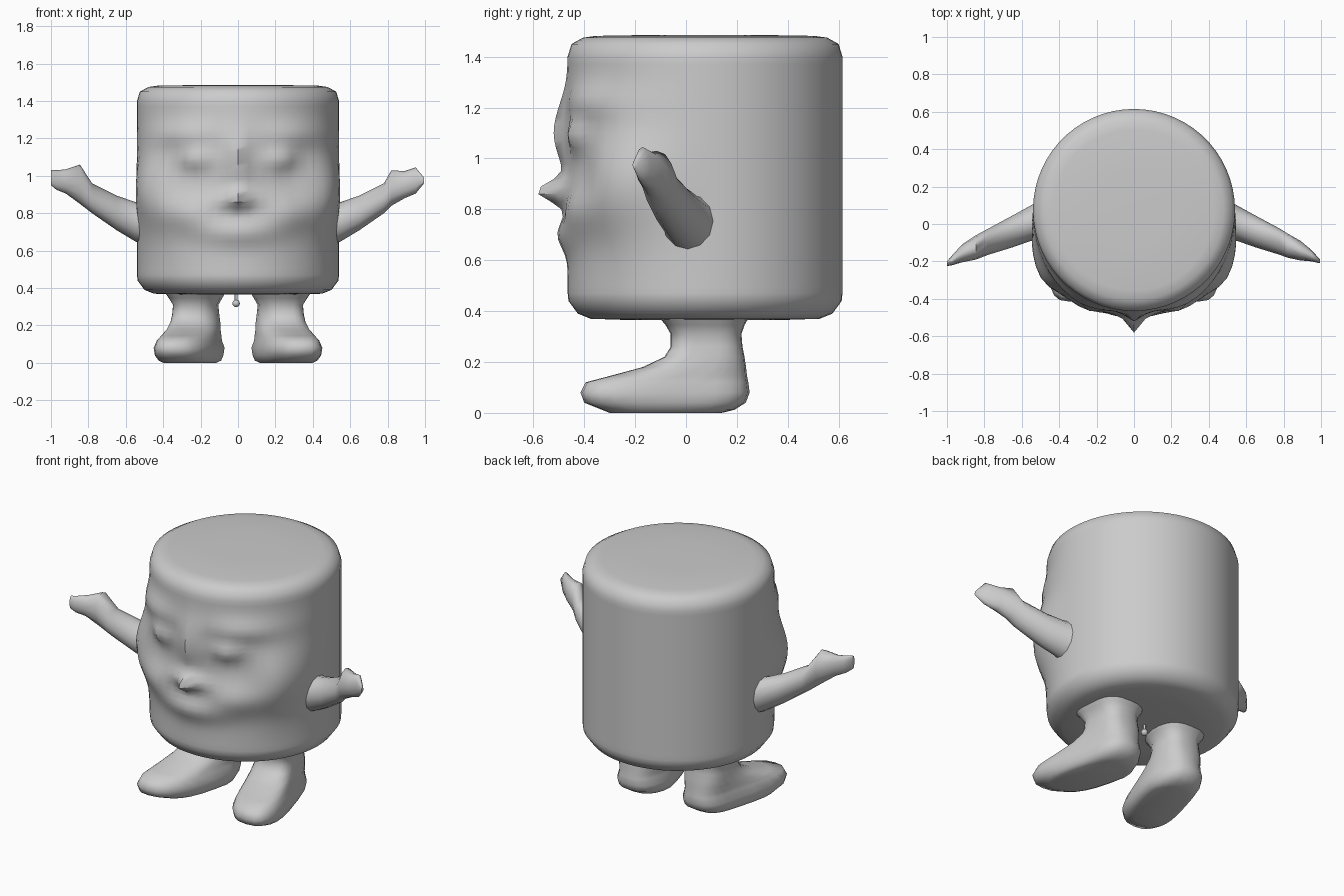
import bpy
from math import sin, cos, pi, exp, radians, copysign
from mathutils import Vector

cube = bpy.data.objects.get("Cube")
if cube:
    bpy.data.objects.remove(cube, do_unlink=True)

GREY = (0.6, 0.6, 0.6, 1)
grey = bpy.data.materials.new("plain grey")
grey.use_nodes = True
grey.diffuse_color = GREY
grey.node_tree.nodes["Principled BSDF"].inputs["Base Color"].default_value = GREY


def finish(obj, name, angle=50):
    obj.name = name
    if not obj.data.materials:
        obj.data.materials.append(grey)
    bpy.ops.object.select_all(action='DESELECT')
    obj.select_set(True)
    bpy.context.view_layer.objects.active = obj
    bpy.ops.object.shade_smooth_by_angle(angle=radians(angle))


def loft(name, rings, angle=50):
    """Skin a list of equal closed rings and cap both ends."""
    n = len(rings[0])
    verts = [p for ring in rings for p in ring]
    faces = [list(range(n))[::-1], list(range(len(verts) - n, len(verts)))]
    for r in range(len(rings) - 1):
        for i in range(n):
            j = (i + 1) % n
            faces.append([r * n + i, r * n + j, r * n + n + j, r * n + n + i])
    mesh = bpy.data.meshes.new(name)
    mesh.from_pydata(verts, [], faces)
    obj = bpy.data.objects.new(name, mesh)
    bpy.context.collection.objects.link(obj)
    # Make the normals face outward
    bpy.context.view_layer.objects.active = obj
    obj.select_set(True)
    bpy.ops.object.mode_set(mode='EDIT')
    bpy.ops.mesh.select_all(action='SELECT')
    bpy.ops.mesh.normals_make_consistent(inside=False)
    bpy.ops.object.mode_set(mode='OBJECT')
    finish(obj, name, angle)
    return obj


# Face relief: x, z, width, height, depth (mirrored where x is not zero)
RELIEF = [
    (0.43, 0.92, 0.10, 0.20, 0.075),   # cheekbone
    (0.25, 0.80, 0.13, 0.10, 0.05),    # lower cheek
    (0.22, 1.09, 0.07, 0.06, 0.05),    # eyelid
    (0.28, 1.22, 0.16, 0.07, 0.035),   # brow
    (0.09, 0.87, 0.04, 0.04, 0.02),    # nostril
    (0.00, 1.10, 0.06, 0.14, 0.055),   # nose bridge
    (0.00, 0.87, 0.05, 0.05, 0.115),   # nose tip
    (0.00, 0.70, 0.18, 0.07, 0.04),    # mouth
]


def relief(x, z):
    total = 0
    for bx, bz, w, h, depth in RELIEF:
        for s in ((1, -1) if bx else (1,)):
            total += depth * exp(-((x - s * bx) / w) ** 2 - ((z - bz) / h) ** 2)
    return total


# Barrel body with rounded rims
SEG, CY = 60, 0.075
levels = [(0.365, 0.3), (0.37, 0.45), (0.39, 0.5), (0.44, 0.537)]
levels += [(0.44 + 0.96 * k / 32, 0.54) for k in range(1, 33)]
levels += [(1.45, 0.525), (1.475, 0.48), (1.482, 0.43), (1.486, 0.2)]
rings = []
for z, radius in levels:
    ring = []
    for i in range(SEG):
        a = 2 * pi * i / SEG
        r = radius
        if sin(a) < 0:
            r += relief(r * cos(a), z) * min(1, -3 * sin(a))
        ring.append(Vector((r * cos(a), CY + r * sin(a), z)))
    rings.append(ring)
loft("barrel_body", rings)


def arm(name, side, sections):
    rings = []
    for x, low, high, back, front in sections:
        rings.append([Vector((side * x,
                              (back + front) / 2 + (back - front) / 2 * cos(2 * pi * i / 12),
                              (low + high) / 2 + (high - low) / 2 * sin(2 * pi * i / 12)))
                      for i in range(12)])
    loft(name, rings, 60)


# Arms: x, bottom, top, back, front; the two hands differ slightly
ROOT = [(0.48, 0.62, 0.88, 0.14, -0.10), (0.55, 0.65, 0.86, 0.10, -0.09),
        (0.65, 0.71, 0.895, 0.045, -0.125), (0.78, 0.80, 0.96, -0.025, -0.165)]
arm("left_arm", 1, ROOT + [(0.82, 0.84, 1.03, -0.05, -0.18), (0.89, 0.88, 1.025, -0.09, -0.195),
                           (0.95, 0.905, 1.045, -0.14, -0.20), (0.995, 0.96, 0.99, -0.19, -0.21)])
arm("right_arm", -1, ROOT + [(0.845, 0.85, 1.06, -0.06, -0.19), (0.92, 0.905, 1.035, -0.11, -0.205),
                             (0.97, 0.925, 1.03, -0.165, -0.22), (1.0, 0.95, 1.03, -0.20, -0.225)])


# Legs: z, toe y, heel y, half width of the outline
LEG = [(0.0, -0.30, 0.14, 0.12), (0.012, -0.33, 0.19, 0.145), (0.04, -0.40, 0.235, 0.155),
       (0.08, -0.415, 0.25, 0.16), (0.12, -0.395, 0.245, 0.145), (0.145, -0.30, 0.24, 0.14),
       (0.18, -0.17, 0.236, 0.135), (0.22, -0.085, 0.23, 0.13), (0.26, -0.06, 0.222, 0.125),
       (0.31, -0.06, 0.218, 0.12), (0.345, -0.08, 0.23, 0.14), (0.38, -0.11, 0.25, 0.16)]


def signed_power(v, p):
    return copysign(abs(v) ** p, v)


for name, side in (("left_leg", 1), ("right_leg", -1)):
    rings = []
    for z, toe, heel, half in LEG:
        ring = []
        for i in range(24):
            a = 2 * pi * i / 24
            y = (toe + heel) / 2 + (heel - toe) / 2 * signed_power(sin(a), 0.75)
            axis = 0.225 - 0.25 * min(0, y - 0.05)
            ring.append(Vector((side * (axis + half * signed_power(cos(a), 0.75)), y, z)))
        rings.append(ring)
    loft(name, rings, 60)

# Small knob hanging under the body
bpy.ops.mesh.primitive_uv_sphere_add(segments=12, ring_count=8, radius=0.02, location=(-0.01, 0.08, 0.318))
finish(bpy.context.object, "hanging_knob")
bpy.ops.mesh.primitive_cylinder_add(vertices=8, radius=0.008, depth=0.05, location=(-0.01, 0.08, 0.35))
finish(bpy.context.object, "knob_stem")
